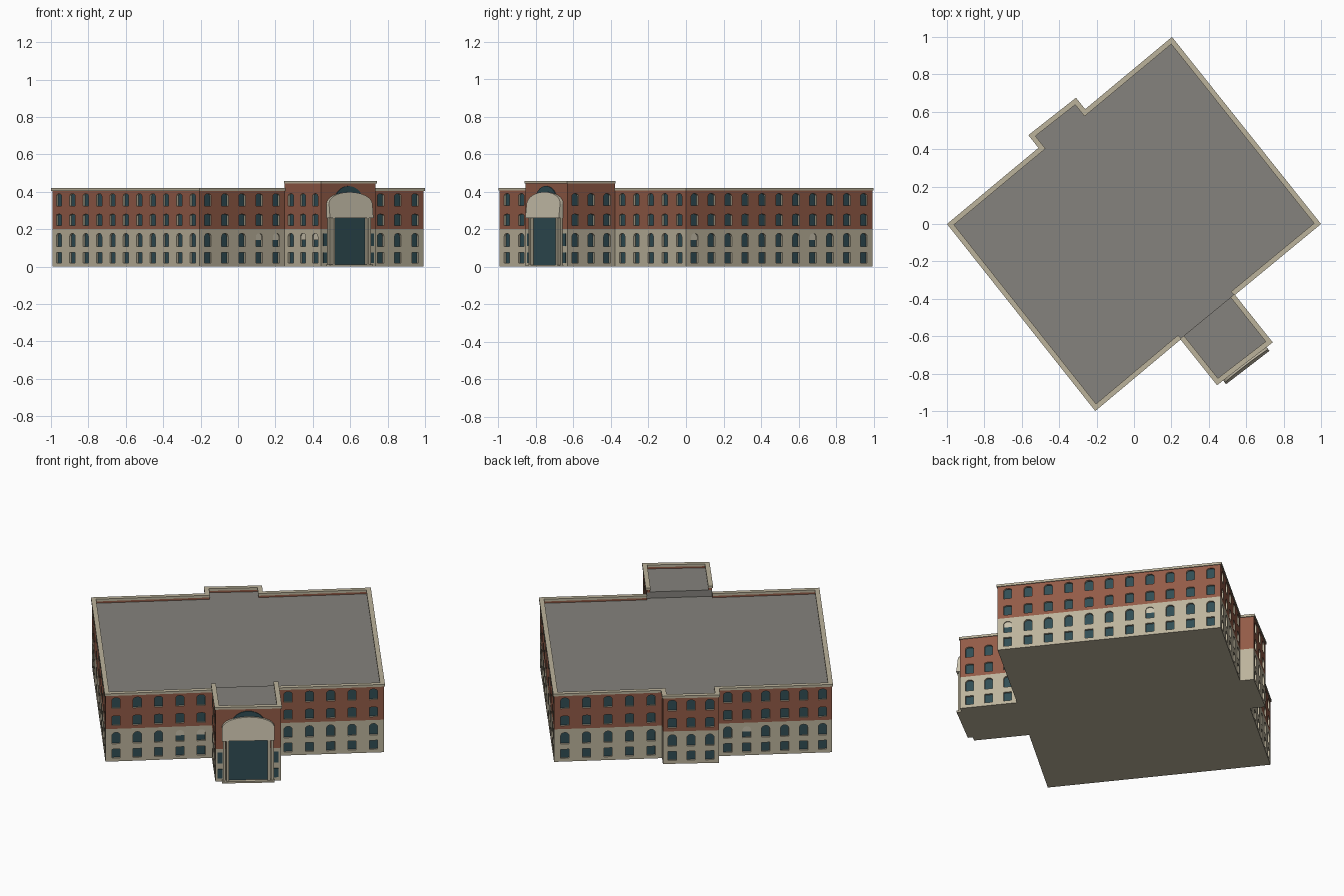
import bpy, bmesh, math
from mathutils import Vector

if "Cube" in bpy.data.objects:
    bpy.data.objects.remove(bpy.data.objects["Cube"])


def material(name, r, g, b):
    m = bpy.data.materials.new(name)
    m.use_nodes = True
    m.diffuse_color = (r, g, b, 1)
    m.node_tree.nodes["Principled BSDF"].inputs["Base Color"].default_value = (r, g, b, 1)
    return m


STONE, BRICK, GLASS, ROOF, PALE = range(5)
MATS = [material("stone", .50, .45, .33), material("brick", .29, .105, .063),
        material("dark_glass", .03, .075, .09), material("roof_grey", .235, .225, .205),
        material("pale_stone", .58, .53, .41)]


def finish(name, bm, merge=True):
    if merge:
        bmesh.ops.remove_doubles(bm, verts=bm.verts, dist=1e-5)
    me = bpy.data.meshes.new(name)
    bm.to_mesh(me)
    bm.free()
    for m in MATS:
        me.materials.append(m)
    ob = bpy.data.objects.new(name, me)
    bpy.context.collection.objects.link(ob)
    return ob


def face(bm, pts, mat):
    f = bm.faces.new([bm.verts.new(p) for p in pts])
    f.material_index = mat
    return f


def offset(pts, d, closed):
    """Mitred outward offset of a counter-clockwise outline."""
    out, n = [], len(pts)
    for i, p in enumerate(pts):
        dirs = []
        if closed or i > 0:
            dirs.append((p - pts[i - 1]).normalized())
        if closed or i < n - 1:
            dirs.append((pts[(i + 1) % n] - p).normalized())
        ns = [Vector((v.y, -v.x)) for v in dirs]
        m = sum(ns, Vector((0, 0))).normalized()
        out.append(p + m * (d / m.dot(ns[0])))
    return out


# Footprint: skewed block with an entrance wing and a shallow rear bay
OUTER = [Vector(p) for p in [(-1, 0), (-.207, -1), (.249, -.618), (.444, -.862), (.742, -.633),
                             (.54, -.379), (1, 0), (.203, 1), (-.261, .614), (-.31, .675),
                             (-.565, .475), (-.511, .407)]]
LIP = .005
WALL = offset(OUTER, -LIP, True)
EAVE, WING_EAVE = .405, .443
ROOF_Z, WING_ROOF_Z = .393, .432

# Each storey: bottom, top, window sill, window head, arch rise, wall colour
STOREYS = [(0, .095, .02, .075, 0, STONE), (.095, .2, .108, .178, .018, STONE),
           (.2, .3, .22, .28, .006, BRICK), (.3, EAVE, .325, .39, .014, BRICK)]
HALF, DEPTH = .023, .012


def bay(bm, at, x0, x1, storey, blind):
    """One wall bay with a recessed, arched window."""
    z0, z1, sill, head, rise, mat = storey
    c, spring = (x0 + x1) / 2, head - rise
    arc = [(-HALF * math.cos(math.pi * k / 8), spring + rise * math.sin(math.pi * k / 8))
           for k in range(9)] if rise else [(-HALF, head), (0, head), (HALF, head)]
    mid = len(arc) // 2
    left = [(c, sill), (c - HALF, sill)] + [(c + x, z) for x, z in arc[:mid + 1]]
    right = [(c + x, z) for x, z in arc[mid:]] + [(c + HALF, sill), (c, sill)]
    face(bm, [at(*p) for p in [(c, z0)] + left + [(c, z1), (x0, z1), (x0, z0)]][::-1], mat)
    face(bm, [at(*p) for p in [(c, z1)] + right + [(c, z0), (x1, z0), (x1, z1)]][::-1], mat)
    ring = left + right[1:-1]
    for p, q in zip(ring, ring[1:] + ring[:1]):
        face(bm, [at(*p), at(*q), at(*q, -DEPTH), at(*p, -DEPTH)], STONE)
    face(bm, [at(*p, -DEPTH) for p in ring][::-1], GLASS)
    if blind:
        half = [(c - HALF, (sill + head) / 2)] + [(c + x, z) for x, z in arc]
        half.append((c + HALF, (sill + head) / 2))
        face(bm, [at(*p, -DEPTH / 2) for p in half][::-1], PALE)


def frame(i):
    """Map distance along wall i, height and outward distance to a point."""
    a, b = WALL[i], WALL[(i + 1) % len(WALL)]
    d = (b - a).normalized()

    def at(x, z, out=0):
        return Vector((a.x + d.x * x + d.y * out, a.y + d.y * x - d.x * out, z))
    return at, (b - a).length


# Walls: name, number of windows, bays with a drawn blind on the second storey
WALLS = [("left_long_wall", 11, ()), ("front_wall_a", 5, (3, 4)), ("wing_side_a", 3, (1, 2)),
         ("wing_front", 0, ()), ("wing_side_b", 3, ()), ("front_wall_b", 5, ()),
         ("right_long_wall", 11, (0, 7)), ("rear_wall_a", 5, ()), ("rear_bay_side_a", 0, ()),
         ("rear_bay_front", 3, ()), ("rear_bay_side_b", 0, ()), ("rear_wall_b", 6, (1,))]
for i, (name, count, blinds) in enumerate(WALLS):
    bm = bmesh.new()
    at, length = frame(i)
    for s, storey in enumerate(STOREYS):
        if not count:
            z0, z1 = storey[:2]
            face(bm, [at(0, z0), at(length, z0), at(length, z1), at(0, z1)], storey[5])
        for k in range(count):
            bay(bm, at, length * k / count, length * (k + 1) / count, storey,
                s == 1 and k in blinds)
    if name.startswith("wing"):
        face(bm, [at(0, EAVE), at(length, EAVE), at(length, WING_EAVE), at(0, WING_EAVE)], BRICK)
    finish(name, bm)


def strip(name, pts, out, inn, z0, z1, mat):
    """Solid band that follows an open outline."""
    bm = bmesh.new()
    o, n = offset(pts, out, False), offset(pts, -inn, False)
    secs = [[(*a, z0), (*a, z1), (*b, z1), (*b, z0)] for a, b in zip(o, n)]
    for s, t in zip(secs, secs[1:]):
        for k in range(4):
            j = (k + 1) % 4
            face(bm, [s[k], t[k], t[j], s[j]], mat)
    face(bm, secs[0], mat)
    face(bm, secs[-1][::-1], mat)
    bmesh.ops.remove_doubles(bm, verts=bm.verts, dist=1e-5)
    bmesh.ops.recalc_face_normals(bm, faces=bm.faces)
    finish(name, bm)


# Parapets and cornices
main_line = WALL[5:] + WALL[:3]
wing_line = WALL[2:6]
for name, line, eave, base in (("main", main_line, EAVE, ROOF_Z),
                               ("wing", wing_line, WING_EAVE, WING_ROOF_Z)):
    strip(name + "_parapet", line, -.002, .02, base - .004, eave, BRICK)
    strip(name + "_cornice", line, LIP, .022, eave, eave + .014, STONE)

# Roofs and underside
bm = bmesh.new()
face(bm, [(*p, ROOF_Z) for p in main_line], ROOF)
finish("main_roof", bm)
bm = bmesh.new()
face(bm, [(*p, WING_ROOF_Z) for p in wing_line], ROOF)
a, d = WALL[2], WALL[5]
face(bm, [(*d, ROOF_Z), (*a, ROOF_Z), (*a, WING_ROOF_Z), (*d, WING_ROOF_Z)], ROOF)
finish("wing_roof", bm)
bm = bmesh.new()
face(bm, [(*p, 0) for p in WALL][::-1], STONE)
finish("underside", bm)

# Entrance on the wing front
at, length = frame(3)


def plate(name, pts, out, mat, top_out=None):
    """Upright plate on the wing front; it may lean back towards its top."""
    bm = bmesh.new()
    lo, hi = min(z for _, z in pts), max(z for _, z in pts)
    lean = 0 if top_out is None else (top_out - out) / (hi - lo)
    front = [at(t * length, z, out + lean * (z - lo)) for t, z in pts]
    back = [at(t * length, z, -.002) for t, z in pts]
    face(bm, front, mat)
    face(bm, back[::-1], mat)
    for k in range(len(pts)):
        j = (k + 1) % len(pts)
        face(bm, [front[k], back[k], back[j], front[j]], mat)
    finish(name, bm)


def box(t0, t1, z0, z1):
    return [(t0, z0), (t1, z0), (t1, z1), (t0, z1)]


def arch(half, z0, spring, top):
    arc = [(.5 + half * math.cos(math.pi * k / 16), spring + (top - spring) * math.sin(math.pi * k / 16))
           for k in range(17)]
    return [(.5 - half, z0), (.5 + half, z0)] + arc


plate("arched_fanlight", arch(.27, .3, .34, .43), .005, GLASS)
plate("entrance_canopy", arch(.4, .26, .335, .398), .03, PALE, .014)
plate("entrance_glass", box(.2, .8, .01, .262), .006, GLASS)
plate("entrance_step", box(.1, .9, 0, .01), .028, STONE)
for side, flip in (("left", False), ("right", True)):
    def span(t0, t1, z0, z1):
        return box(1 - t1, 1 - t0, z0, z1) if flip else box(t0, t1, z0, z1)
    plate(side + "_outer_pier", span(.115, .15, 0, .26), .014, STONE)
    plate(side + "_inner_pier", span(.165, .205, 0, .26), .024, STONE)
    for level, (z0, z1) in (("lower", (.02, .075)), ("upper", (.11, .178))):
        plate(f"{side}_{level}_slit_window", span(.035, .105, z0, z1), .002, GLASS)
